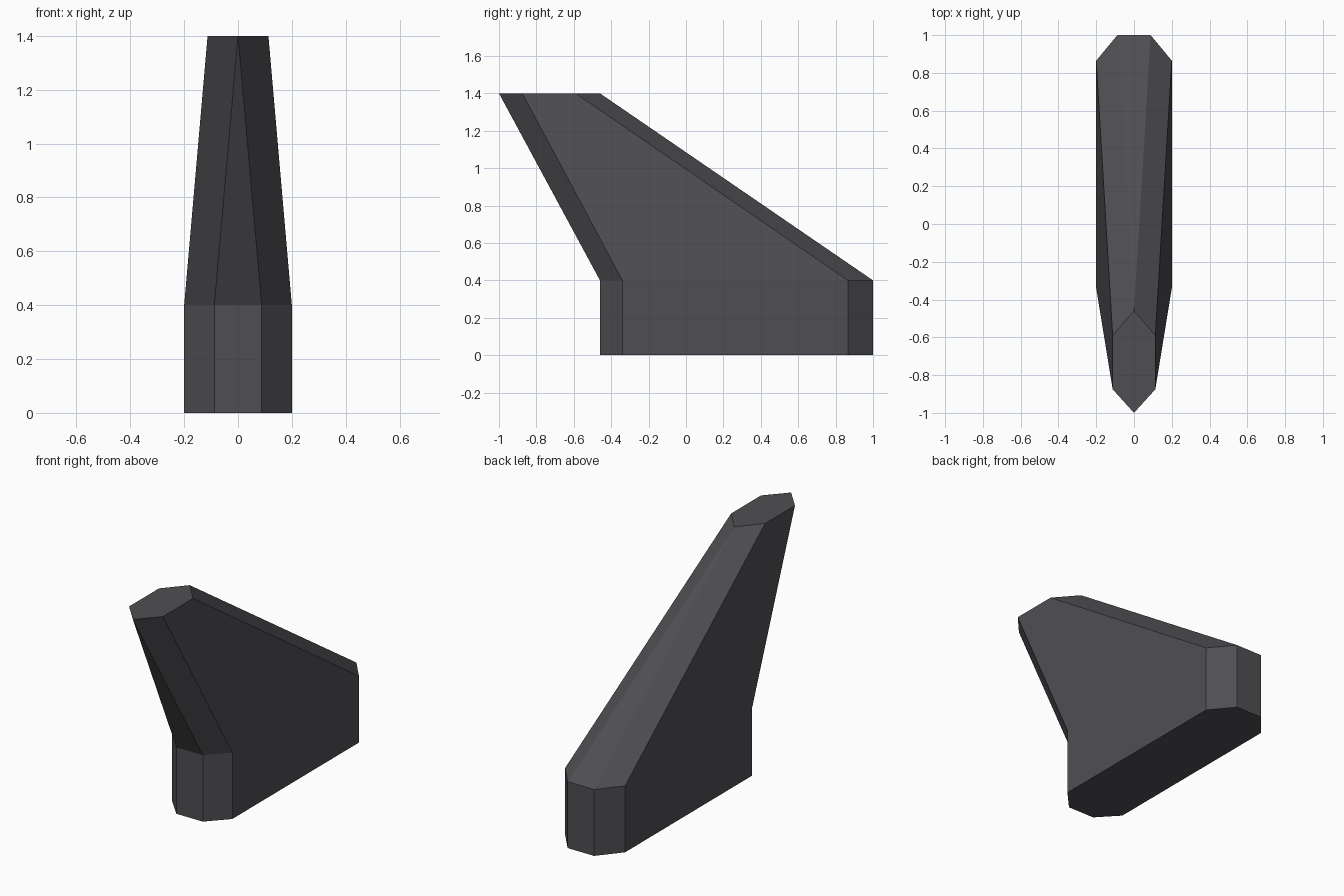
import bpy, bmesh

if "Cube" in bpy.data.objects:
    bpy.data.objects.remove(bpy.data.objects["Cube"])

# Dark grey material
mat = bpy.data.materials.new("dark grey")
mat.diffuse_color = (0.078, 0.076, 0.085, 1)
mat.use_nodes = True
mat.node_tree.nodes["Principled BSDF"].inputs["Base Color"].default_value = mat.diffuse_color


def outline(half, z):
    """Mirror a right-hand half outline (front to back) into a closed ring."""
    right = [(x, y, z) for x, y in half]
    left = [(-x, y, z) for x, y in reversed(half)]
    return right + left


# Chamfered base section and pointed, swept-forward tip section
base = [(0.088, -0.46), (0.2, -0.34), (0.2, 0.865), (0.088, 1.0)]
tip = [(0, -1.0), (0.113, -0.875), (0.113, -0.59), (0, -0.46)]

# Fin: loft through the sections, then cap both ends
bm = bmesh.new()
rings = [[bm.verts.new(p) for p in outline(half, z)]
         for half, z in ((base, 0), (base, 0.4), (tip, 1.4))]
for low, high in zip(rings, rings[1:]):
    for i in range(8):
        j = (i + 1) % 8
        bm.faces.new((low[i], low[j], high[j], high[i]))
bm.faces.new(rings[0][::-1])
bm.faces.new(rings[-1])
# Doubled tip points merge, turning the end strips into triangles
bmesh.ops.remove_doubles(bm, verts=bm.verts[:], dist=0.001)
bmesh.ops.recalc_face_normals(bm, faces=bm.faces[:])

mesh = bpy.data.meshes.new("fin")
bm.to_mesh(mesh)
bm.free()
mesh.materials.append(mat)
bpy.context.collection.objects.link(bpy.data.objects.new("fin", mesh))
